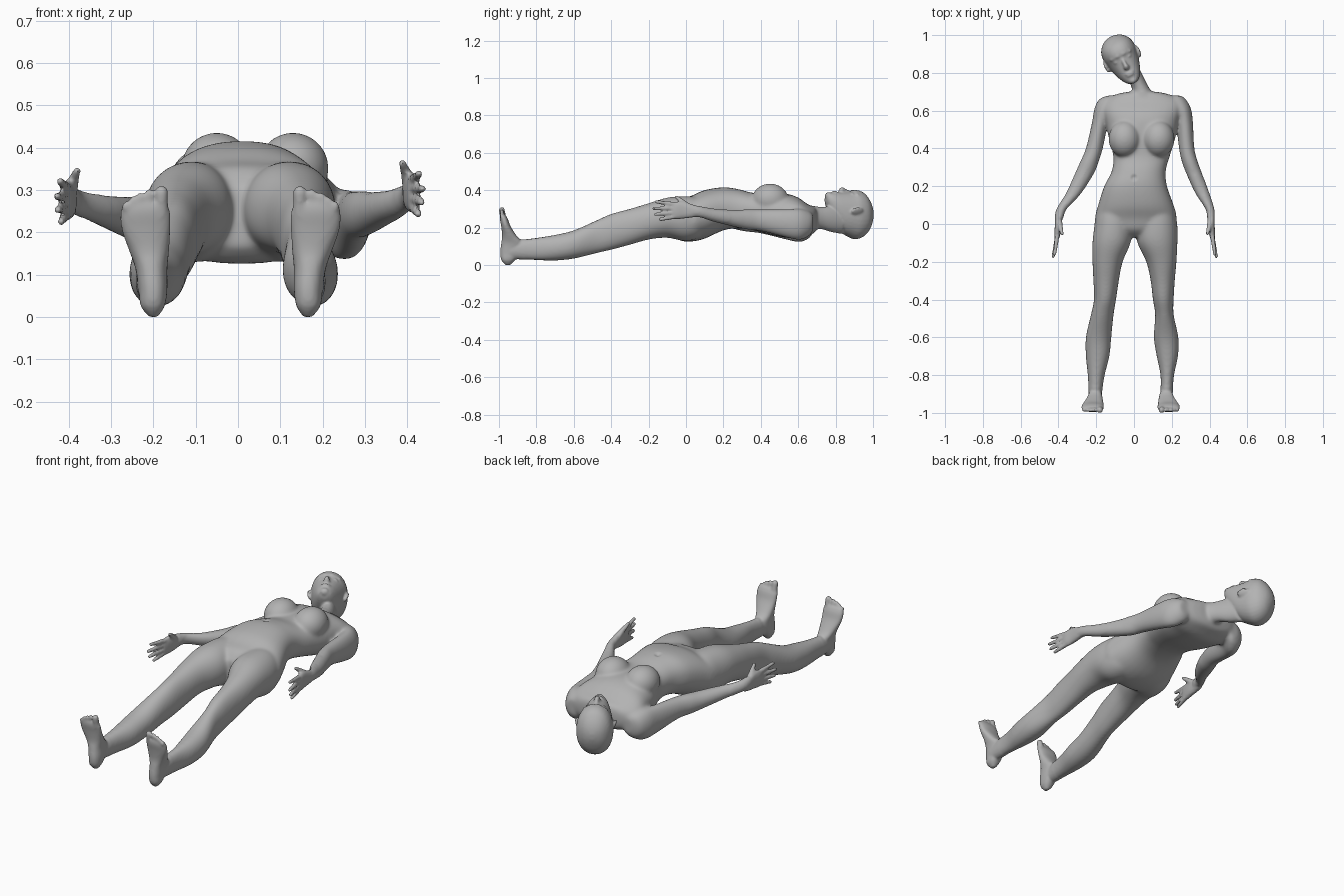
import bpy, bmesh, math
from mathutils import Vector, Matrix

if "Cube" in bpy.data.objects:
    bpy.data.objects.remove(bpy.data.objects["Cube"])

skin = bpy.data.materials.new("grey skin")
skin.use_nodes = True
GREY = (0.45, 0.45, 0.45, 1)
skin.diffuse_color = GREY
skin.node_tree.nodes["Principled BSDF"].inputs["Base Color"].default_value = GREY
skin.node_tree.nodes["Principled BSDF"].inputs["Roughness"].default_value = 0.6

bm = bmesh.new()


def spline(p0, p1, p2, p3, t):
    return [0.5 * (2 * b + (c - a) * t + (2 * a - 5 * b + 4 * c - d) * t * t
                   + (3 * b - a - 3 * c + d) * t ** 3) for a, b, c, d in zip(p0, p1, p2, p3)]


def loft(rings, place, power=2.0, seg=32, steps=4):
    """Skin oval rings (t, a0, a1, b0, b1); place maps (a, t, b) to a point."""
    fine = []
    for i in range(len(rings) - 1):
        q = [rings[max(0, min(len(rings) - 1, i + k))] for k in (-1, 0, 1, 2)]
        fine += [spline(*q, s / steps) for s in range(steps)]
    fine.append(rings[-1])
    loops = []
    for t, a0, a1, b0, b1 in fine:
        loop = []
        for k in range(seg):
            c, s = math.cos(2 * math.pi * k / seg), math.sin(2 * math.pi * k / seg)
            a = (a0 + a1) / 2 + (a1 - a0) / 2 * math.copysign(abs(c) ** (2 / power), c)
            b = (b0 + b1) / 2 + (b1 - b0) / 2 * math.copysign(abs(s) ** (2 / power), s)
            loop.append(bm.verts.new(place(a, t, b)))
        loops.append(loop)
    faces = [bm.faces.new(loops[0]), bm.faces.new(loops[-1][::-1])]
    for l0, l1 in zip(loops, loops[1:]):
        for k in range(seg):
            n = (k + 1) % seg
            faces.append(bm.faces.new((l0[k], l1[k], l1[n], l0[n])))
    bmesh.ops.recalc_face_normals(bm, faces=faces)


def blob(centre, radii, rot=Matrix.Identity(4)):
    bmesh.ops.create_uvsphere(bm, u_segments=24, v_segments=16, radius=1,
                              matrix=Matrix.Translation(centre) @ rot @ Matrix.Diagonal((*radii, 1)))


def digit(p, q, r0, r1):
    """Tapered finger or toe with a round tip."""
    p, q = Vector(p), Vector(q)
    d = q - p
    rot = d.to_track_quat('Z', 'Y').to_matrix().to_4x4()
    bmesh.ops.create_cone(bm, cap_ends=True, segments=16, radius1=r0, radius2=r1, depth=d.length,
                          matrix=Matrix.Translation((p + q) / 2) @ rot)
    blob(p, (r0,) * 3)
    blob(q, (r1,) * 3)


def along_y(a, t, b):
    return Vector((a, t, b))


# Torso
loft([(-.07, -.08, .09, .17, .31), (-.03, -.17, .18, .135, .355), (.03, -.205, .225, .13, .375),
      (.10, -.19, .21, .145, .405), (.20, -.158, .175, .19, .42), (.28, -.118, .168, .20, .41),
      (.36, -.11, .19, .19, .39), (.46, -.135, .22, .165, .39), (.54, -.15, .235, .15, .385),
      (.60, -.165, .255, .145, .365), (.65, -.155, .255, .16, .33), (.685, -.10, .19, .175, .315),
      (.70, -.03, .12, .20, .30)], along_y, 2.3)

# Bust
for x in (-.05, .13):
    blob((x, .45, .355), (.085, .098, .085))

# Neck, leaning towards the head
loft([(.64, -.03, .13, .19, .325), (.69, -.01, .10, .195, .32), (.73, -.015, .075, .195, .315),
      (.78, -.045, .05, .18, .32), (.84, -.09, .02, .17, .32)], along_y)

# Head, tilted to its right
C = Vector((-.06, .87, .28))
U, S, F = Vector((-.45, .893, 0)), Vector((.893, .45, 0)), Vector((0, 0, 1))
head_rot = Matrix((S, U, F)).transposed().to_4x4()


def on_head(a, t, b):
    return C + S * a + U * t + F * b


loft([(-.136, -.018, .018, .06, .093), (-.122, -.038, .038, .02, .108), (-.09, -.058, .058, -.04, .113),
      (-.05, -.074, .074, -.095, .114), (0, -.087, .087, -.125, .117), (.04, -.093, .093, -.138, .126),
      (.08, -.087, .087, -.125, .113), (.11, -.067, .067, -.095, .08), (.128, -.042, .042, -.055, .045),
      (.137, -.012, .012, -.02, .012)], on_head, 2.15)

# Facial features
blob(on_head(0, -.045, .117), (.017, .014, .022), head_rot)
digit(on_head(0, .008, .112), on_head(0, -.04, .131), .008, .011)
for dt, w in ((-.079, .026), (-.091, .022)):
    blob(on_head(0, dt, .108), (w, .007, .014), head_rot)
blob(on_head(0, -.122, .092), (.024, .018, .022), head_rot)
for side in (-1, 1):
    digit(on_head(side * .015, .028, .118), on_head(side * .055, .026, .098), .010, .008)
    blob(on_head(side * .034, .002, .098), (.017, .009, .014), head_rot)
    ear_rot = head_rot @ Matrix.Rotation(side * .45, 4, 'Y')
    blob(on_head(side * .092, .005, .012), (.009, .036, .023), ear_rot)

# Legs: y, z range, then x range of the left and the right leg
LEG = [(.11, .18, .34, .05, .18, -.17, -.05), (.06, .145, .365, .02, .215, -.20, -.01),
       (-.01, .132, .372, .012, .23, -.21, -.008), (-.10, .150, .365, .018, .23, -.22, -.018),
       (-.20, .140, .335, .065, .225, -.22, -.06), (-.30, .112, .305, .088, .216, -.215, -.08),
       (-.40, .085, .278, .10, .21, -.212, -.095), (-.48, .067, .243, .112, .21, -.228, -.108),
       (-.60, .038, .19, .105, .235, -.255, -.12), (-.70, .028, .166, .12, .233, -.255, -.13),
       (-.80, .03, .15, .14, .212, -.245, -.155), (-.90, .035, .138, .14, .205, -.24, -.17),
       (-.94, .035, .13, .14, .203, -.238, -.17)]
loft([(y, xl0, xl1, z0, z1) for y, z0, z1, xl0, xl1, _, _ in LEG], along_y, 2.1)
loft([(y, xr0, xr1, z0, z1) for y, z0, z1, _, _, xr0, xr1 in LEG], along_y, 2.1)

# Feet pointing up, with toes
FOOT = [(.004, .155, .175, -.965, -.94), (.03, .138, .195, -.987, -.915), (.07, .132, .20, -.993, -.885),
        (.12, .132, .208, -.988, -.872), (.16, .128, .222, -.983, -.905), (.21, .125, .24, -.988, -.937),
        (.25, .125, .243, -.995, -.952), (.272, .132, .235, -.994, -.965)]
for side, dx in ((1, 0), (-1, -.035)):
    loft(FOOT, lambda a, t, b: Vector((side * a + dx, b, t)), 2.3)
    for x, top, r in ((.146, .298, .016), (.174, .296, .011), (.195, .288, .011),
                      (.213, .279, .010), (.230, .267, .010)):
        digit((side * x + dx, -.975, .245), (side * x + dx, -.985, top), r, r)

# Arms: y, z range, then x range of the left and the right arm
ARM = [(.68, .19, .27, .19, .25, -.14, -.09), (.66, .16, .29, .17, .275, -.185, -.08),
       (.61, .138, .305, .195, .302, -.21, -.10), (.54, .15, .303, .222, .312, -.222, -.135),
       (.40, .185, .302, .238, .32, -.255, -.165), (.33, .193, .303, .253, .338, -.285, -.187),
       (.27, .205, .30, .275, .36, -.312, -.21), (.16, .232, .305, .325, .40, -.362, -.28),
       (.08, .258, .318, .378, .425, -.41, -.355), (.03, .262, .328, .388, .428, -.42, -.375)]
loft([(y, xl0, xl1, z0, z1) for y, z0, z1, xl0, xl1, _, _ in ARM], along_y)
loft([(y, xr0, xr1, z0 - .012, z1 - .012) for y, z0, z1, _, _, xr0, xr1 in ARM], along_y)

# Hands with the thumb up
PALM = [(.06, .385, .425, .263, .32), (.03, .388, .427, .258, .33), (-.01, .39, .427, .253, .343),
        (-.05, .397, .43, .25, .343), (-.075, .403, .428, .257, .335)]
for side, dx, dz in ((1, 0, 0), (-1, .008, -.018)):
    loft(PALM, lambda a, t, b: Vector((side * a + dx, t, b + dz)), 2.4)
    for z0, z1, x, y in ((.329, .342, .428, -.160), (.307, .307, .436, -.172),
                         (.284, .275, .434, -.162), (.263, .247, .426, -.138)):
        digit((side * .414 + dx, -.06, z0 + dz), (side * x + dx, y, z1 + dz), .0125, .009)
    digit((side * .405 + dx, .01, .318 + dz), (side * .396 + dx, -.025, .348 + dz), .018, .0125)
    digit((side * .396 + dx, -.025, .348 + dz), (side * .388 + dx, -.052, .368 + dz), .0125, .009)

# Fuse the parts into one skin
mesh = bpy.data.meshes.new("body")
bm.to_mesh(mesh)
bm.free()
body = bpy.data.objects.new("body", mesh)
bpy.context.collection.objects.link(body)
bpy.context.view_layer.objects.active = body
body.select_set(True)
fuse = body.modifiers.new("fuse", 'REMESH')
fuse.mode = 'VOXEL'
fuse.voxel_size = .006
bpy.ops.object.modifier_apply(modifier="fuse")

# Soften the joints of trunk and limbs, keep face and digits crisp
mesh = body.data
bm = bmesh.new()
bm.from_mesh(mesh)
core = [v for v in bm.verts if -.86 < v.co.y < .72 and abs(v.co.x) < .37]
for _ in range(14):
    bmesh.ops.smooth_vert(bm, verts=core, factor=.5, use_axis_x=True, use_axis_y=True, use_axis_z=True)
for _ in range(2):
    bmesh.ops.smooth_vert(bm, verts=bm.verts, factor=.5, use_axis_x=True, use_axis_y=True, use_axis_z=True)

# Navel dent
for v in bm.verts:
    d = math.hypot(v.co.x, v.co.y - .245)
    if v.co.z > .3 and d < .02:
        v.co.z -= .01 * (1 - d / .02)

# Rest on the ground
low = min(v.co.z for v in bm.verts)
bmesh.ops.translate(bm, verts=bm.verts, vec=(0, 0, -low))
bm.to_mesh(mesh)
bm.free()
mesh.materials.clear()
mesh.materials.append(skin)
bpy.ops.object.shade_smooth_by_angle(angle=math.radians(60))
